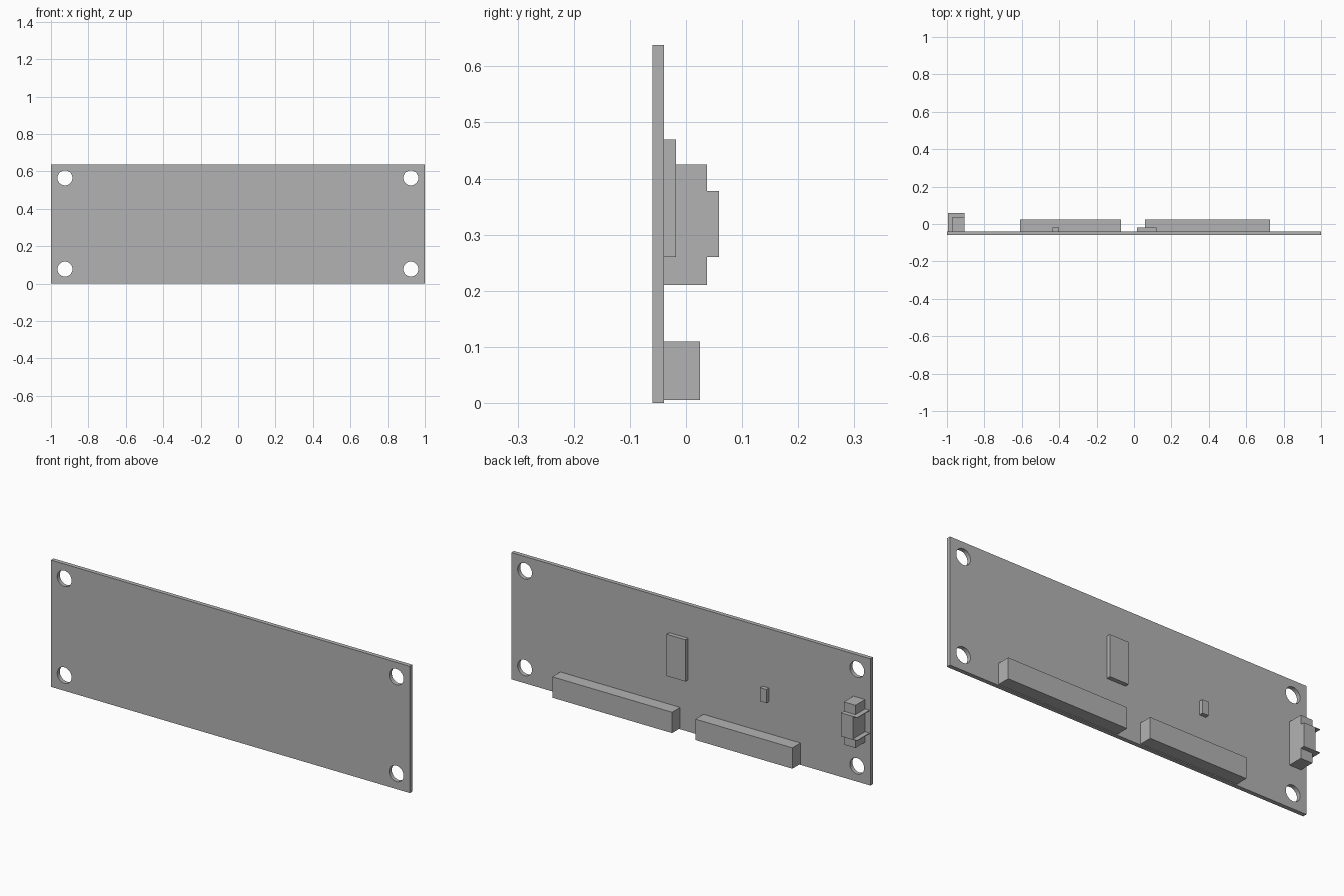
import bpy

cube = bpy.data.objects.get("Cube")
if cube:
    bpy.data.objects.remove(cube, do_unlink=True)

GREY = (0.45, 0.45, 0.45, 1.0)
grey = bpy.data.materials.new("plain grey")
grey.use_nodes = True
grey.diffuse_color = GREY
grey.node_tree.nodes["Principled BSDF"].inputs["Base Color"].default_value = GREY

FRONT, BACK = -0.06, -0.039   # the two faces of the board
HEIGHT = 0.638


def block(name, x, z, top, bottom=BACK):
    """Box spanning x and z ranges, standing on the board's back face."""
    bpy.ops.mesh.primitive_cube_add(
        size=1, location=(sum(x) / 2, (bottom + top) / 2, sum(z) / 2))
    obj = bpy.context.object
    obj.name = name
    obj.scale = (x[1] - x[0], top - bottom, z[1] - z[0])
    bpy.ops.object.transform_apply(location=False, rotation=False, scale=True)
    obj.data.materials.append(grey)
    return obj


# Board with four mounting holes
board = block("board", (-1, 1), (0, HEIGHT), BACK, FRONT)
for x in (-0.925, 0.925):
    for z in (0.078, 0.565):
        bpy.ops.mesh.primitive_cylinder_add(
            vertices=40, radius=0.04, depth=0.2,
            location=(x, FRONT, z), rotation=(1.5708, 0, 0))
        cutter = bpy.context.object
        cutter.name = "hole_cutter"
        cut = board.modifiers.new("mounting hole", 'BOOLEAN')
        cut.object = cutter
        cut.solver = 'EXACT'
        bpy.context.view_layer.objects.active = board
        bpy.ops.object.modifier_apply(modifier=cut.name)
        bpy.data.objects.remove(cutter, do_unlink=True)
bpy.ops.object.select_all(action='DESELECT')
board.select_set(True)
bpy.context.view_layer.objects.active = board
bpy.ops.object.shade_smooth_by_angle()

# Pin headers along the lower edge
block("long_header", (0.06, 0.727), (0.005, 0.11), 0.025)
block("short_header", (-0.61, -0.07), (0.005, 0.11), 0.025)

# Chips
block("main_chip", (0.015, 0.12), (0.26, 0.47), -0.018)
block("small_chip", (-0.435, -0.4), (0.272, 0.34), -0.018)

# Edge connector: mounting wings, body and two thin lips at the mouth
block("connector_wings", (-0.97, -0.905), (0.21, 0.425), 0.037)
block("connector_body", (-0.97, -0.905), (0.26, 0.378), 0.059)
for name, z in (("lower_lip", 0.26), ("upper_lip", 0.375)):
    block("connector_" + name, (-0.995, -0.97), (z, z + 0.003), 0.059)
